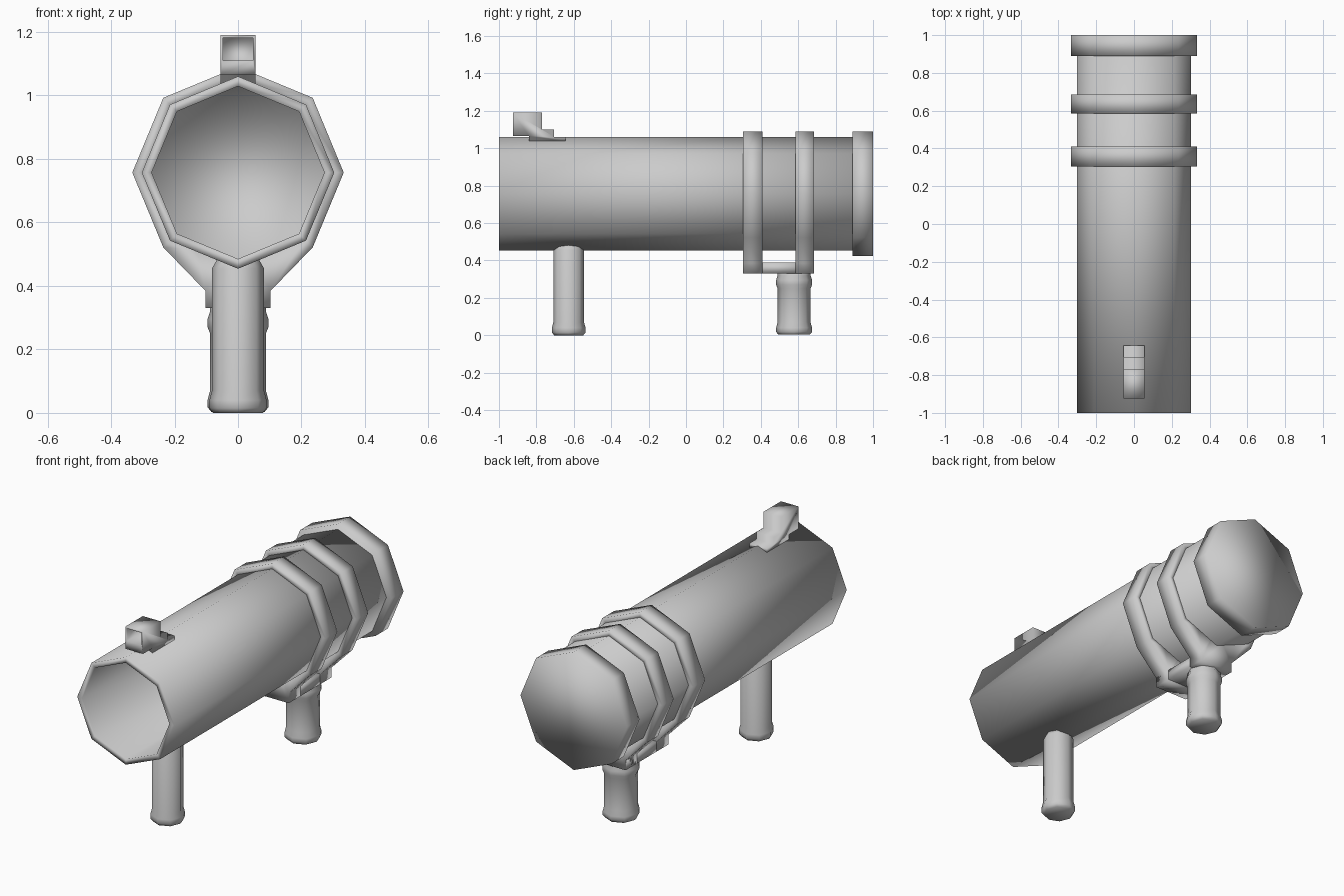
import bpy, bmesh
from math import cos, sin, tau

if "Cube" in bpy.data.objects:
    bpy.data.objects.remove(bpy.data.objects["Cube"])

CZ = 0.757  # height of the tube axis


def finish(name, bm):
    bmesh.ops.recalc_face_normals(bm, faces=bm.faces)
    mesh = bpy.data.meshes.new(name)
    bm.to_mesh(mesh)
    bm.free()
    mesh.shade_smooth()
    obj = bpy.data.objects.new(name, mesh)
    bpy.context.collection.objects.link(obj)
    return obj


def loft_bm(rings, wrap=False):
    """Join rings of equal point count; cap both ends or wrap into a loop."""
    bm = bmesh.new()
    vs = [[bm.verts.new(p) for p in r] for r in rings]
    n = len(vs[0])
    pairs = list(zip(vs, vs[1:]))
    if wrap:
        pairs.append((vs[-1], vs[0]))
    for a, b in pairs:
        for i in range(n):
            j = (i + 1) % n
            bm.faces.new((a[i], a[j], b[j], b[i]))
    if not wrap:
        bm.faces.new(vs[0])
        bm.faces.new(vs[-1])
    bmesh.ops.recalc_face_normals(bm, faces=bm.faces)
    return bm


def octagon_y(r, y):
    return [(r * sin(i * tau / 8), y, CZ + r * cos(i * tau / 8)) for i in range(8)]


def octagon_z(r, y, z):
    return [(r * cos(i * tau / 8), y + r * sin(i * tau / 8), z) for i in range(8)]


# Hollow eight-sided tube, open at the front
finish("tube", loft_bm([octagon_y(r, y) for r, y in
                        [(0.272, 0.88), (0.272, -1), (0.303, -1), (0.303, 0.95)]]))

# Solid cap closing the rear end
finish("rear_cap", loft_bm([octagon_y(0.333, 0.89), octagon_y(0.333, 1.0)]))


# Clamp bands with a tapered foot
def band_outline(r, foot, y):
    half = [(r * sin(i * tau / 8), CZ + r * cos(i * tau / 8)) for i in range(1, 4)] + foot
    pts = [(0, CZ + r)] + half + [(-x, z) for x, z in reversed(half)]
    return [(x, y, z) for x, z in pts]


inner_foot = [(0.13, 0.515), (0.04, 0.479)]
outer_foot = [(0.103, 0.385), (0.103, 0.33)]
for name, y0, y1 in (("front_band", 0.305, 0.41), ("rear_band", 0.585, 0.685)):
    finish(name, loft_bm([band_outline(0.295, inner_foot, y0),
                          band_outline(0.333, outer_foot, y0),
                          band_outline(0.333, outer_foot, y1),
                          band_outline(0.295, inner_foot, y1)], wrap=True))

# Bar joining the feet of the two bands
finish("band_bar", loft_bm([[(x, y, z) for x, z in
                             ((-0.103, 0.33), (0.103, 0.33), (0.103, 0.388), (-0.103, 0.388))]
                            for y in (0.306, 0.684)]))

# Turned grips
grips = {
    "front_grip": (-0.627, [(0.078, 0), (0.09, 0.015), (0.09, 0.04), (0.082, 0.07),
                            (0.082, 0.455), (0.065, 0.485)]),
    "rear_grip": (0.578, [(0.084, 0.003), (0.096, 0.018), (0.096, 0.04), (0.088, 0.07),
                          (0.088, 0.25), (0.096, 0.27), (0.096, 0.295), (0.088, 0.32),
                          (0.088, 0.34)]),
}
for name, (y, profile) in grips.items():
    finish(name, loft_bm([octagon_z(r, y, z) for r, z in profile]))

# Stepped sight with a square recess in its front face
side = [(-0.925, 1.065), (-0.925, 1.19), (-0.77, 1.19), (-0.77, 1.10), (-0.705, 1.10),
        (-0.705, 1.06), (-0.643, 1.06), (-0.643, 1.038), (-0.84, 1.038), (-0.84, 1.065)]
bm = loft_bm([[(x, y, z) for y, z in side] for x in (-0.055, 0.055)])
front = min(bm.faces, key=lambda f: f.calc_center_median().y)
bmesh.ops.inset_region(bm, faces=[front], thickness=0.012)
for v in front.verts:
    if v.co.z < 1.12:
        v.co.z = 1.11
hole = bmesh.ops.extrude_discrete_faces(bm, faces=[front])["faces"][0]
for v in hole.verts:
    v.co.y += 0.1
finish("sight", bm)
